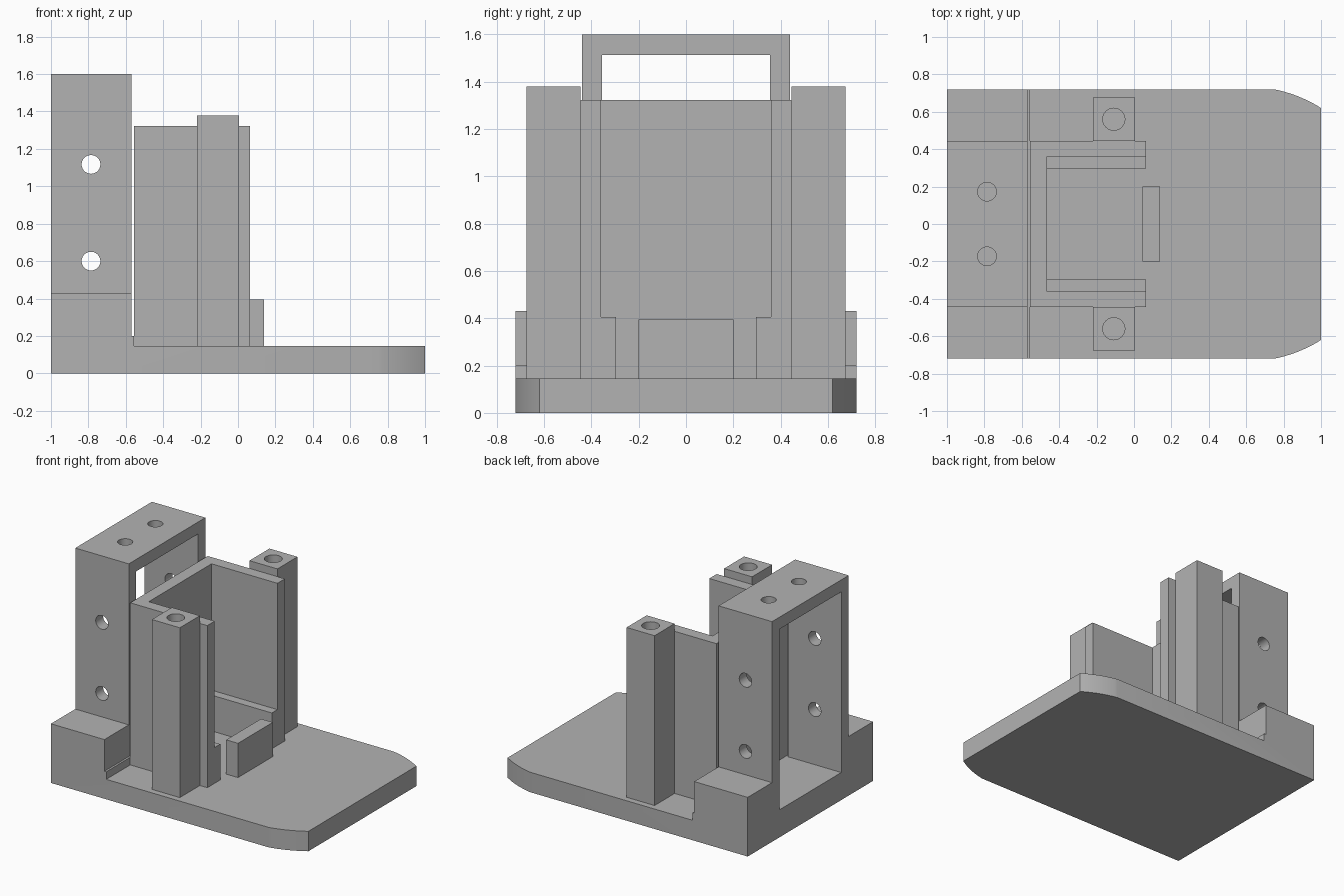
import bpy, bmesh, math
from mathutils import Vector, Matrix

cube = bpy.data.objects.get("Cube")
if cube:
    bpy.data.objects.remove(cube, do_unlink=True)

GREY = (0.448, 0.448, 0.448, 1.0)
grey = bpy.data.materials.new("plain_grey")
grey.use_nodes = True
grey.diffuse_color = GREY
grey.node_tree.nodes["Principled BSDF"].inputs["Base Color"].default_value = GREY


def add_object(name, bm):
    bmesh.ops.recalc_face_normals(bm, faces=bm.faces)
    mesh = bpy.data.meshes.new(name)
    bm.to_mesh(mesh)
    bm.free()
    mesh.materials.append(grey)
    obj = bpy.data.objects.new(name, mesh)
    bpy.context.scene.collection.objects.link(obj)
    return obj


def prism(name, points, axis, lo, hi):
    """Extrude a 2D profile along the named axis from lo to hi."""
    place = {"x": lambda a, b: (lo, a, b),
             "y": lambda a, b: (a, lo, b),
             "z": lambda a, b: (a, b, lo)}[axis]
    bm = bmesh.new()
    face = bm.faces.new([bm.verts.new(place(a, b)) for a, b in points])
    new = bmesh.ops.extrude_face_region(bm, geom=[face])["geom"]
    shift = Vector([(hi - lo) * (axis == k) for k in "xyz"])
    bmesh.ops.translate(bm, vec=shift, verts=[v for v in new if isinstance(v, bmesh.types.BMVert)])
    return add_object(name, bm)


def box(name, x0, x1, y0, y1, z0, z1):
    return prism(name, [(x0, y0), (x1, y0), (x1, y1), (x0, y1)], "z", z0, z1)


def drill(axis, centre, radius, length):
    bm = bmesh.new()
    turn = Matrix.Rotation(math.pi / 2, 4, "X") if axis == "y" else Matrix()
    bmesh.ops.create_cone(bm, cap_ends=True, segments=48, radius1=radius, radius2=radius,
                          depth=length, matrix=Matrix.Translation(centre) @ turn)
    return add_object("drill", bm)


def combine(obj, tool, operation="DIFFERENCE"):
    """Apply a boolean and discard the tool."""
    mod = obj.modifiers.new("cut", "BOOLEAN")
    mod.operation, mod.object, mod.solver = operation, tool, "EXACT"
    bpy.context.view_layer.update()
    evaluated = obj.evaluated_get(bpy.context.evaluated_depsgraph_get())
    mesh = bpy.data.meshes.new_from_object(evaluated)
    obj.modifiers.clear()
    obj.data = mesh
    bpy.data.objects.remove(tool, do_unlink=True)


# Base: stepped side profile trimmed to a plan with rounded front corners
base = prism("base", [(-1, 0), (1, 0), (1, 0.145), (-0.555, 0.145), (-0.555, 0.2),
                      (-0.57, 0.2), (-0.57, 0.43), (-1, 0.43)], "y", -0.72, 0.72)
cx, radius = 0.607, 0.734
start, end = math.asin(0.72 / radius), math.acos((1 - cx) / radius)
angles = [start + (end - start) * i / 12 for i in range(13)]
corner = [(cx + radius * math.cos(a), radius * math.sin(a)) for a in angles]
corner[0] = (corner[0][0], 0.9)
corner.insert(1, (corner[0][0], 0.72))
corner[-1] = (1, corner[-1][1])
corner.append((1.2, corner[-1][1] - 0.13))
plan = [(-1.2, 0.9)] + corner
plan += [(x, -y) for x, y in reversed(plan)]
# Keep the end face flat: the profile itself stops at the plate end
combine(base, prism("plan", plan, "z", -0.5, 1), "INTERSECT")
combine(base, box("pocket", -1.2, -0.56, -0.44, 0.44, 0.2, 1))

# Tall portal bracket with screw holes through its sides and top
half = [(0.44, 0.2), (0.44, 1.6)]
inner = [(0.355, 1.513), (0.355, 0.2)]
outline = half + [(-y, z) for y, z in reversed(half)]
outline += [(-y, z) for y, z in reversed(inner)] + inner
bracket = prism("portal_bracket", outline, "x", -1, -0.57)
for z in (0.6, 1.117):
    combine(bracket, drill("y", (-0.786, 0, z), 0.05, 2))
for y in (-0.173, 0.173):
    combine(bracket, drill("z", (-0.786, y, 1.55), 0.05, 0.4))

# Open-fronted holder with a U-shaped plan
side = [(0.065, 0.36), (0.065, 0.445), (-0.555, 0.445)]
u_plan = [(-0.465, 0.36)] + side
u_plan += [(x, -y) for x, y in reversed(u_plan)]
holder = prism("holder_walls", u_plan, "z", 0.145, 1.323)

# Ledges and screw posts on both sides
posts = []
for s, label in ((1, "left"), (-1, "right")):
    box(label + "_ledge", -0.465, 0.065, *sorted((s * 0.296, s * 0.36)), 0.145, 0.405)
    post = box(label + "_post", -0.22, 0.005, *sorted((s * 0.445, s * 0.675)), 0.145, 1.379)
    combine(post, drill("z", (-0.108, s * 0.56, 1.379), 0.059, 0.9))
    posts.append(post)

# Low stop in front of the holder
box("front_stop", 0.045, 0.14, -0.2, 0.2, 0.145, 0.394)

# Smooth the curved walls, keep edges sharp
bpy.ops.object.select_all(action="DESELECT")
for obj in [base, bracket] + posts:
    obj.select_set(True)
    bpy.context.view_layer.objects.active = obj
bpy.ops.object.shade_smooth_by_angle(angle=math.radians(20))
bpy.ops.object.select_all(action="DESELECT")
